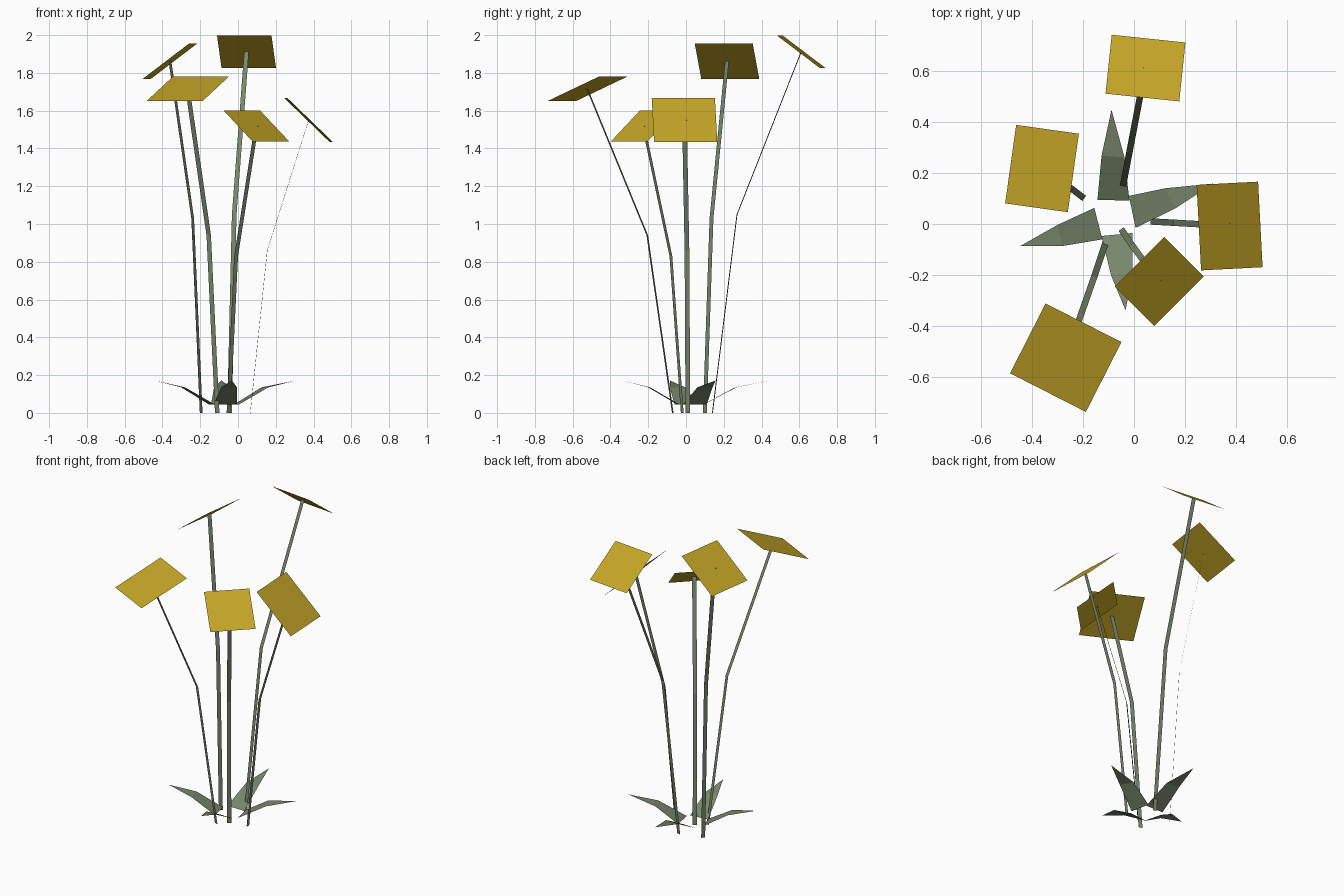
import bpy
from math import radians, pi
from mathutils import Vector, Matrix

cube = bpy.data.objects.get("Cube")
if cube:
    bpy.data.objects.remove(cube, do_unlink=True)


def material(name, color):
    mat = bpy.data.materials.new(name)
    mat.use_nodes = True
    mat.diffuse_color = (*color, 1)
    mat.node_tree.nodes["Principled BSDF"].inputs["Base Color"].default_value = (*color, 1)
    return mat


YELLOW = material("mustard_yellow", (0.56, 0.38, 0.02))
GREEN = material("sage_green", (0.19, 0.24, 0.15))


def sheet(name, verts, faces, mat):
    mesh = bpy.data.meshes.new(name)
    mesh.from_pydata(verts, [], faces)
    mesh.materials.append(mat)
    obj = bpy.data.objects.new(name, mesh)
    bpy.context.collection.objects.link(obj)
    return obj


def flower_head(name, center, heading, tilt, size):
    """Square petal card, tipped downward towards its heading."""
    h = size / 2
    turn = Matrix.Rotation(radians(heading), 3, 'Z') @ Matrix.Rotation(radians(tilt), 3, 'Y')
    corners = [(-h, -h, 0), (h, -h, 0), (h, h, 0), (-h, h, 0)]
    sheet(name, [Vector(center) + turn @ Vector(c) for c in corners], [(0, 1, 2, 3)], YELLOW)


def stem(name, path, width=0.025):
    """Flat ribbon whose width lies across its direction of lean."""
    pts = [Vector(p) for p in path]
    lean = (pts[-1] - pts[0]).to_2d().normalized()
    side = Vector((lean.y, -lean.x, 0)) * width / 2
    verts = [p + s for p in pts for s in (-side, side)]
    sheet(name, verts, [(0, 1, 3, 2), (2, 3, 5, 4)], GREEN)


def leaf(name, base, middle, tip):
    """Flat leaf with one bend, ending in a point."""
    verts = [(x, y, 0.045) for x, y in base] + [(x, y, 0.135) for x, y in middle]
    sheet(name, verts + [(*tip, 0.172)], [(0, 1, 3, 2), (2, 3, 4)], GREEN)


# Flowers: foot, bend, head centre, heading, tilt, size
flowers = {
    "back": ((-0.045, 0.14, 0), (-0.02, 0.27, 1.05), (0.045, 0.61, 1.912), 84, 37, 0.29),
    "right": ((-0.195, 0.10, 0), (-0.24, 0.135, 1.03), (-0.36, 0.217, 1.862), 172, 37, 0.31),
    "left": ((0.065, 0.01, 0), (0.155, 0.005, 0.86), (0.374, -0.008, 1.55), 3, 44, 0.335),
    "front_left": ((-0.05, -0.02, 0), (-0.01, -0.08, 0.83), (0.098, -0.225, 1.518), -45, 37, 0.274),
    "front_right": ((-0.11, -0.07, 0), (-0.155, -0.205, 0.94), (-0.267, -0.523, 1.715), 243, 23, 0.333),
}
for side, (foot, bend, head, heading, tilt, size) in flowers.items():
    stem(side + "_stem", (foot, bend, head), 0.025)
    flower_head(side + "_flower_head", head, heading, tilt, size)

# Leaves around the foot of the plant
leaf("back_leaf", ((-0.143, 0.094), (-0.018, 0.092)), ((-0.127, 0.267), (-0.037, 0.26)), (-0.088, 0.447))
leaf("left_leaf", ((0.006, -0.015), (-0.02, 0.11)), ((0.16, 0.06), (0.124, 0.14)), (0.31, 0.158))
leaf("right_leaf", ((-0.155, 0.063), (-0.124, -0.06)), ((-0.30, -0.004), (-0.28, -0.086)), (-0.445, -0.086))
leaf("front_leaf", ((-0.006, -0.035), (-0.127, -0.047)), ((-0.005, -0.19), (-0.09, -0.2)), (-0.033, -0.338))
